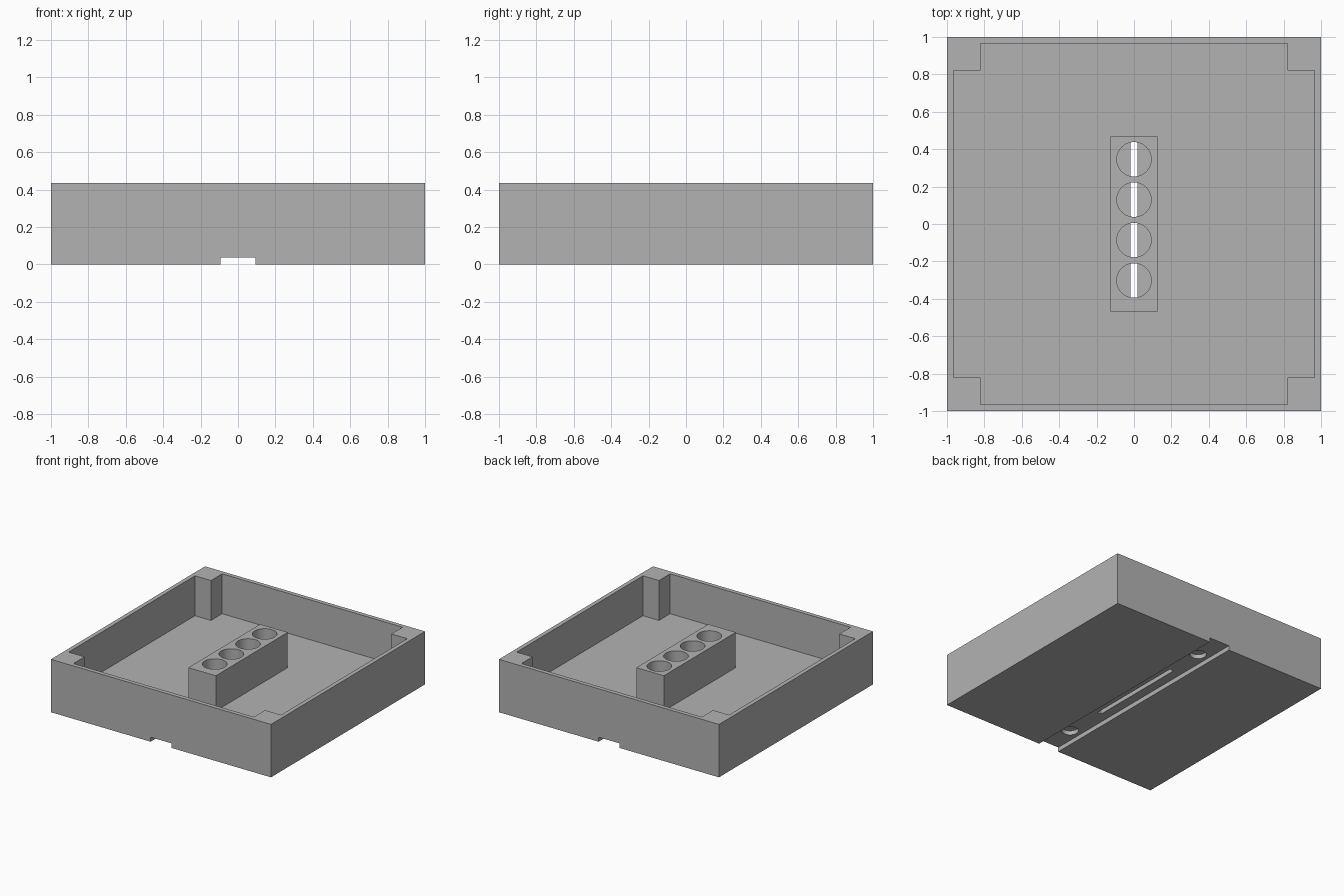
import bpy
import math

cube = bpy.data.objects.get("Cube")
if cube:
    bpy.data.objects.remove(cube, do_unlink=True)

HEIGHT, FLOOR, BLOCK_TOP = 0.435, 0.107, 0.397
GROOVE = 0.037
INNER, POST = 0.965, 0.82

grey = bpy.data.materials.new("plain grey")
grey.use_nodes = True
colour = (0.45, 0.45, 0.45, 1)
grey.diffuse_color = colour
grey.node_tree.nodes["Principled BSDF"].inputs["Base Color"].default_value = colour


def box(name, half_x, half_y, z0, z1, y=0):
    bpy.ops.mesh.primitive_cube_add(size=2, location=(0, y, (z0 + z1) / 2))
    ob = bpy.context.object
    ob.name = name
    ob.scale = (half_x, half_y, (z1 - z0) / 2)
    bpy.ops.object.transform_apply(location=True, scale=True)
    return ob


def cylinder(name, radius, y, z0, z1):
    bpy.ops.mesh.primitive_cylinder_add(
        vertices=48, radius=radius, depth=z1 - z0, location=(0, y, (z0 + z1) / 2))
    ob = bpy.context.object
    ob.name = name
    return ob


def cut(target, cutter):
    cutter.hide_render = True
    mod = target.modifiers.new("cut", "BOOLEAN")
    mod.operation = "DIFFERENCE"
    mod.solver = "EXACT"
    mod.object = cutter
    bpy.ops.object.select_all(action="DESELECT")
    target.select_set(True)
    bpy.context.view_layer.objects.active = target
    bpy.ops.object.modifier_apply(modifier=mod.name)
    bpy.data.objects.remove(cutter, do_unlink=True)


def finish(ob):
    ob.data.materials.clear()
    ob.data.materials.append(grey)
    bpy.ops.object.select_all(action="DESELECT")
    ob.select_set(True)
    bpy.context.view_layer.objects.active = ob
    bpy.ops.object.shade_smooth_by_angle(angle=math.radians(30))


# Open tray: two crossing cavities leave a square post in each corner
tray = box("tray", 1, 1, 0, HEIGHT)
cut(tray, box("cavity_long", POST, INNER, FLOOR, 1))
cut(tray, box("cavity_wide", INNER, POST, FLOOR, 1))

# Underside: full-length groove, slot through the floor, two blind holes
cut(tray, box("groove", 0.094, 1.2, -0.2, GROOVE))
cut(tray, box("slot", 0.018, 0.424, -0.1, 0.2, y=0.018))
for y in (-0.75, 0.75):
    cut(tray, cylinder("blind_hole", 0.063, y, -0.1, GROOVE + 0.035))
finish(tray)

# Raised holder with a row of four round wells
holder = box("holder_block", 0.125, 0.467, FLOOR, BLOCK_TOP)
for i in range(4):
    cut(holder, cylinder("well", 0.092, -0.302 + i * 0.216, 0, 1))
finish(holder)
